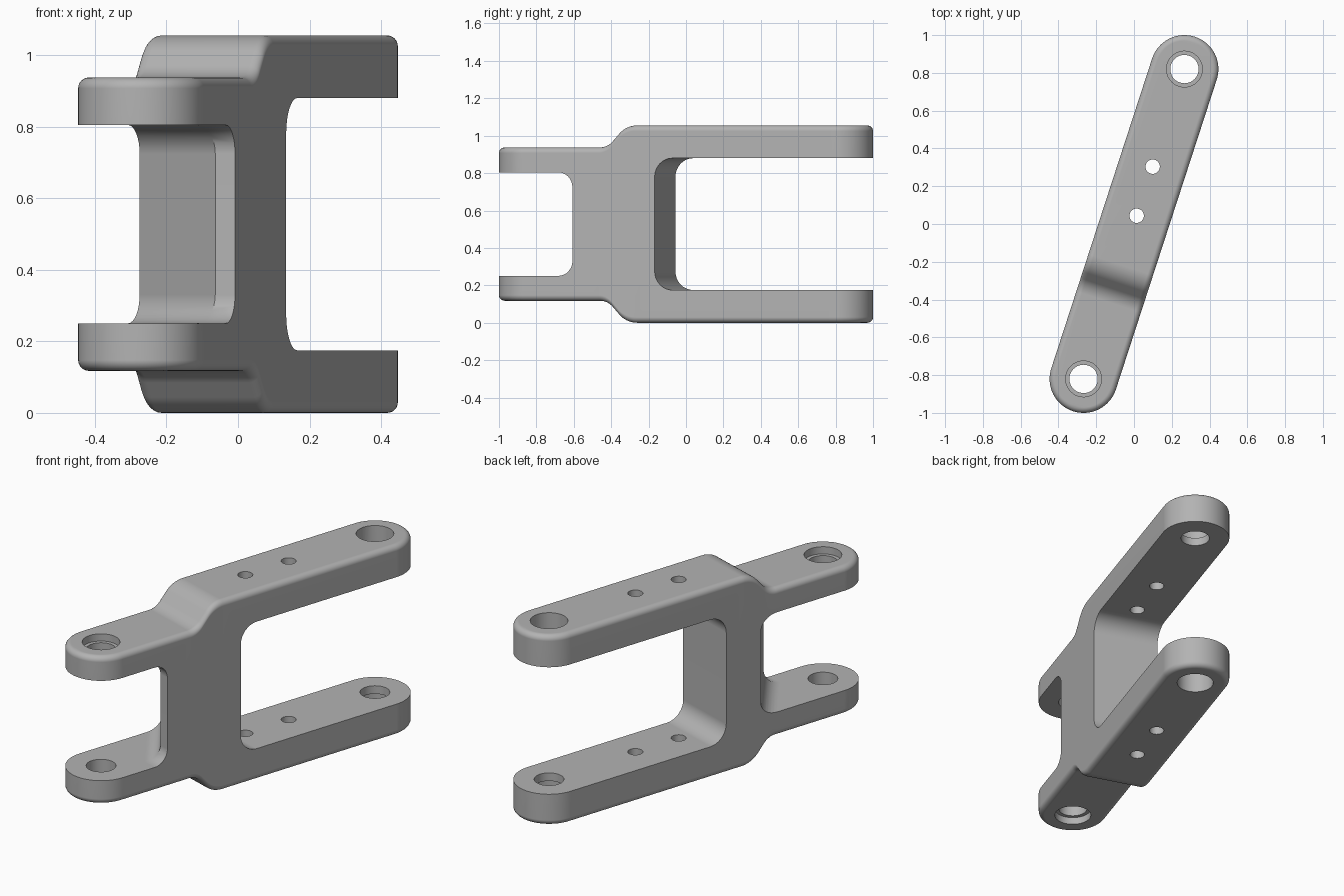
import bpy, bmesh
from math import sin, cos, pi, radians, tan
from mathutils import Vector

if "Cube" in bpy.data.objects:
    bpy.data.objects.remove(bpy.data.objects["Cube"])

ANGLE = radians(18.03)      # heading of the link in plan
REACH = 0.8624              # centre to each pivot
HALF_W = 0.18               # half width and end radius
MID = 0.5275                # mid height, the link is symmetric about it
BACK_OUT, BACK_IN = MID, 0.3525
FRONT_OUT, FRONT_IN = 0.41, 0.277
ROUND = 0.03                # rounding of the outer rims


def place(u, v, z):
    """Link coordinates (along, across, up from middle) to world."""
    return (u * sin(ANGLE) + v * cos(ANGLE), u * cos(ANGLE) - v * sin(ANGLE), z + MID)


def finish(bm, name):
    bmesh.ops.recalc_face_normals(bm, faces=bm.faces)
    mesh = bpy.data.meshes.new(name)
    bm.to_mesh(mesh)
    bm.free()
    obj = bpy.data.objects.new(name, mesh)
    bpy.context.collection.objects.link(obj)
    return obj


def loft(rings, name, strip_caps=False):
    """Skin between closed rings of (u, v, z) points and cap both ends."""
    bm = bmesh.new()
    loops = [[bm.verts.new(place(*p)) for p in ring] for ring in rings]
    n = len(loops[0])
    for a, b in zip(loops, loops[1:]):
        for i in range(n):
            j = (i + 1) % n
            bm.faces.new((a[i], a[j], b[j], b[i]))
    for cap in (loops[0], loops[-1]):
        if not strip_caps:
            bm.faces.new(cap)
            continue
        for i in range(n // 2):
            quad = [cap[i], cap[i + 1], cap[n - i - 1], cap[-i]]
            bm.faces.new(list(dict.fromkeys(quad)))
    return finish(bm, name)


def fillet(prev, corner, nxt, radius, steps=8):
    """Points of an arc that rounds a profile corner."""
    p, c, q = Vector(prev), Vector(corner), Vector(nxt)
    a, b = (p - c).normalized(), (q - c).normalized()
    half = a.angle(b) / 2
    centre = c + (a + b).normalized() * (radius / sin(half))
    start = (c + a * (radius / tan(half)) - centre).normalized()
    end = (c + b * (radius / tan(half)) - centre).normalized()
    sweep = pi - 2 * half
    arc = []
    for i in range(steps + 1):
        t = sweep * i / steps
        spoke = (start * sin(sweep - t) + end * sin(t)) / sin(sweep)
        arc.append(centre + spoke * radius)
    return arc


# Outer body: rounded bar whose height steps up behind the front arms
low, high = (-0.39, FRONT_OUT), (-0.285, BACK_OUT)
step = fillet((-1, FRONT_OUT), low, high, 0.10) + fillet(low, high, (1, BACK_OUT), 0.13)


def outline(inset):
    r, segs = HALF_W - inset, 16
    turn = [i / segs * pi / 2 for i in range(segs + 1)]
    half = [(-REACH - r * cos(t), r * sin(t), FRONT_OUT) for t in turn]
    half += [(p.x, r, p.y) for p in step]
    half += [(REACH + r * sin(t), r * cos(t), BACK_OUT) for t in turn]
    return half + [(u, -v, h) for u, v, h in half[-2:0:-1]]


rings = []
for i in range(7):
    t = i / 6 * pi / 2
    inset = ROUND * (1 - sin(t))
    rings.append([(u, v, h - ROUND + ROUND * cos(t)) for u, v, h in outline(inset)])
rings = [[(u, v, -z) for u, v, z in ring] for ring in rings] + rings[::-1]
link = loft(rings, "link_body", strip_caps=True)

cutters = []

# Back opening: square to the link, with rounded web corners
web_back = -0.118
top = fillet((1.3, BACK_IN), (web_back, BACK_IN), (web_back, 0), 0.10)
profile = [(1.3, BACK_IN)] + [tuple(p) for p in top]
profile += [(u, -z) for u, z in profile[::-1]]
cutters.append(loft([[(u, v, z) for u, z in profile] for v in (-0.3, 0.3)], "back_opening_cutter"))

# Front opening: narrow square strip, then a slanted web face, filleted to the arms
rings = []
for i in range(9):
    t = i / 8 * pi / 2
    d = 0.08 * (1 - sin(t))
    z = FRONT_IN - 0.08 + 0.08 * cos(t)
    rings.append([(-0.58 - d, 0.3, z), (-0.58 - d, 0.122 - 0.354 * d, z),
                  (-0.238 - 1.287 * d, -0.3, z), (-1.3, -0.3, z), (-1.3, 0.3, z)])
rings += [[(u, v, -z) for u, v, z in ring] for ring in rings[::-1]]
cutters.append(loft(rings, "front_opening_cutter"))


def bore(u, radius, z0, z1):
    ring = [(u + radius * cos(k * pi / 20), radius * sin(k * pi / 20)) for k in range(40)]
    cutters.append(loft([[(a, b, z) for a, b in ring] for z in (z0, z1)], "bore_cutter"))


# Pivot holes and small holes through both arms
for u, radius in ((-REACH, 0.075), (REACH, 0.075), (0.046, 0.038), (0.319, 0.038)):
    bore(u, radius, -0.7, 0.7)

# Counterbores from the outside: shallow in front, deep at the back
for u, floor in ((-REACH, FRONT_OUT - 0.04), (REACH, BACK_IN + 0.045)):
    for side in (-1, 1):
        bore(u, 0.095, side * floor, side * 0.7)

bpy.context.view_layer.objects.active = link
link.select_set(True)
for cutter in cutters:
    cutter.hide_render = True
    mod = link.modifiers.new("cut", 'BOOLEAN')
    mod.operation, mod.solver, mod.object = 'DIFFERENCE', 'EXACT', cutter
    bpy.ops.object.modifier_apply(modifier=mod.name)
    bpy.data.objects.remove(cutter)

# Plain grey finish
grey = bpy.data.materials.new("plain_grey")
grey.use_nodes = True
colour = (0.45, 0.45, 0.45, 1)
grey.diffuse_color = colour
grey.node_tree.nodes["Principled BSDF"].inputs["Base Color"].default_value = colour
link.data.materials.clear()
link.data.materials.append(grey)

bpy.ops.object.shade_smooth_by_angle(angle=radians(30))
weighted = link.modifiers.new("even_shading", 'WEIGHTED_NORMAL')
weighted.keep_sharp = True
